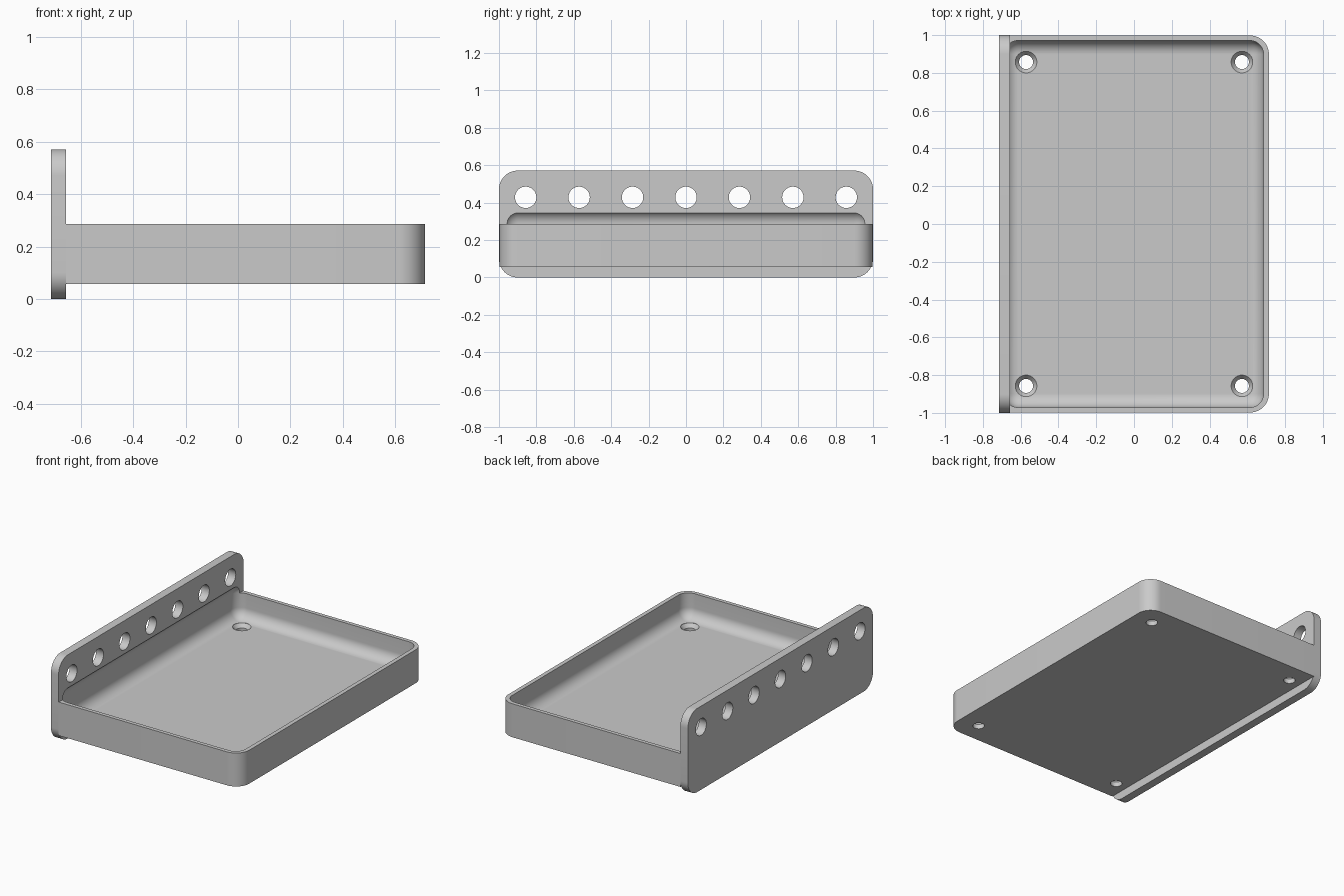
import bpy, bmesh, math
from mathutils import Matrix

if "Cube" in bpy.data.objects:
    bpy.data.objects.remove(bpy.data.objects["Cube"], do_unlink=True)

MM = 2 / 70  # design module

grey = bpy.data.materials.new("plain_grey")
grey.use_nodes = True
COLOUR = (0.59, 0.59, 0.59, 1)
grey.diffuse_color = COLOUR
grey.node_tree.nodes["Principled BSDF"].inputs["Base Color"].default_value = COLOUR


def make_object(name, bm):
    bmesh.ops.recalc_face_normals(bm, faces=bm.faces)
    mesh = bpy.data.meshes.new(name)
    bm.to_mesh(mesh)
    bm.free()
    mesh.materials.append(grey)
    obj = bpy.data.objects.new(name, mesh)
    bpy.context.collection.objects.link(obj)
    return obj


def rounded_box(name, low, high, radius, pick):
    """Box between two corners, rounding the edges chosen by pick(direction, middle)."""
    bm = bmesh.new()
    bmesh.ops.create_cube(bm, size=1)
    for v in bm.verts:
        v.co = [l + (c + 0.5) * (h - l) for c, l, h in zip(v.co, low, high)]
    edges = []
    for e in bm.edges:
        a, b = (v.co for v in e.verts)
        if pick((b - a).normalized(), (a + b) / 2):
            edges.append(e)
    bmesh.ops.bevel(bm, geom=edges, offset=radius, segments=12, profile=0.5,
                    affect='EDGES', clamp_overlap=True)
    return make_object(name, bm)


def cones(name, centres, r_low, r_high, depth, rotation=Matrix()):
    """A set of cylinders or cones, used as drills."""
    bm = bmesh.new()
    for c in centres:
        bmesh.ops.create_cone(bm, cap_ends=True, segments=40, radius1=r_low,
                              radius2=r_high, depth=depth,
                              matrix=Matrix.Translation(c) @ rotation)
    return make_object(name, bm)


def combine(target, tool, operation):
    tool.hide_render = True
    mod = target.modifiers.new(operation, 'BOOLEAN')
    mod.operation = operation
    mod.solver = 'EXACT'
    mod.object = tool
    bpy.context.view_layer.update()
    result = bpy.data.meshes.new_from_object(
        target.evaluated_get(bpy.context.evaluated_depsgraph_get()))
    target.modifiers.clear()
    target.data = result
    bpy.data.objects.remove(tool, do_unlink=True)


HALF_X, PLATE_T, TOP = 25 * MM, 2 * MM, 10 * MM
BASE, FLOOR, WALL = 2 * MM, 4 * MM, MM
TRAY_Y = 0.998  # a hair narrower than the plate
plate_face = -HALF_X + PLATE_T

# Tray body, rounded at the two corners away from the plate
tray = rounded_box("tray_with_back_plate", (plate_face, -TRAY_Y, BASE),
                   (HALF_X, TRAY_Y, TOP), 0.1,
                   lambda d, m: abs(d.z) > 0.9 and m.x > 0)

# Upright plate with four rounded corners
plate = rounded_box("back_plate", (-HALF_X, -1, 0), (plate_face, 1, 20 * MM), 0.1,
                    lambda d, m: abs(d.x) > 0.9)
combine(tray, plate, 'UNION')

# Soft-edged hollow, which also sinks slightly into the plate
hollow = rounded_box("hollow", (-HALF_X + WALL, -1 + WALL, FLOOR),
                     (HALF_X - WALL, 1 - WALL, 0.36), 0.073, lambda d, m: True)
combine(tray, hollow, 'DIFFERENCE')

# Seven holes along the plate
row = [(-HALF_X + PLATE_T / 2, i * TOP, 15 * MM) for i in range(-3, 4)]
combine(tray, cones("plate_holes", row, 2 * MM, 2 * MM, 0.2,
                    Matrix.Rotation(math.pi / 2, 4, 'Y')), 'DIFFERENCE')

# Four countersunk holes in the floor: shaft, cone, and clearance above it
corners = [(sx * 20 * MM, sy * 30 * MM) for sx in (-1, 1) for sy in (-1, 1)]
SHAFT, HEAD, SINK = 0.037, 2 * MM, 0.025
for name, low, high, r_low, r_high in (
        ("shafts", 0, FLOOR, SHAFT, SHAFT),
        ("countersinks", FLOOR - SINK, FLOOR, SHAFT, HEAD),
        ("clearances", FLOOR, TOP, HEAD, HEAD)):
    drill = cones(name, [(x, y, (low + high) / 2) for x, y in corners],
                  r_low, r_high, high - low)
    combine(tray, drill, 'DIFFERENCE')

# Smooth curves, crisp edges
bpy.ops.object.select_all(action='DESELECT')
tray.select_set(True)
bpy.context.view_layer.objects.active = tray
bpy.ops.object.shade_smooth_by_angle(angle=math.radians(25))
